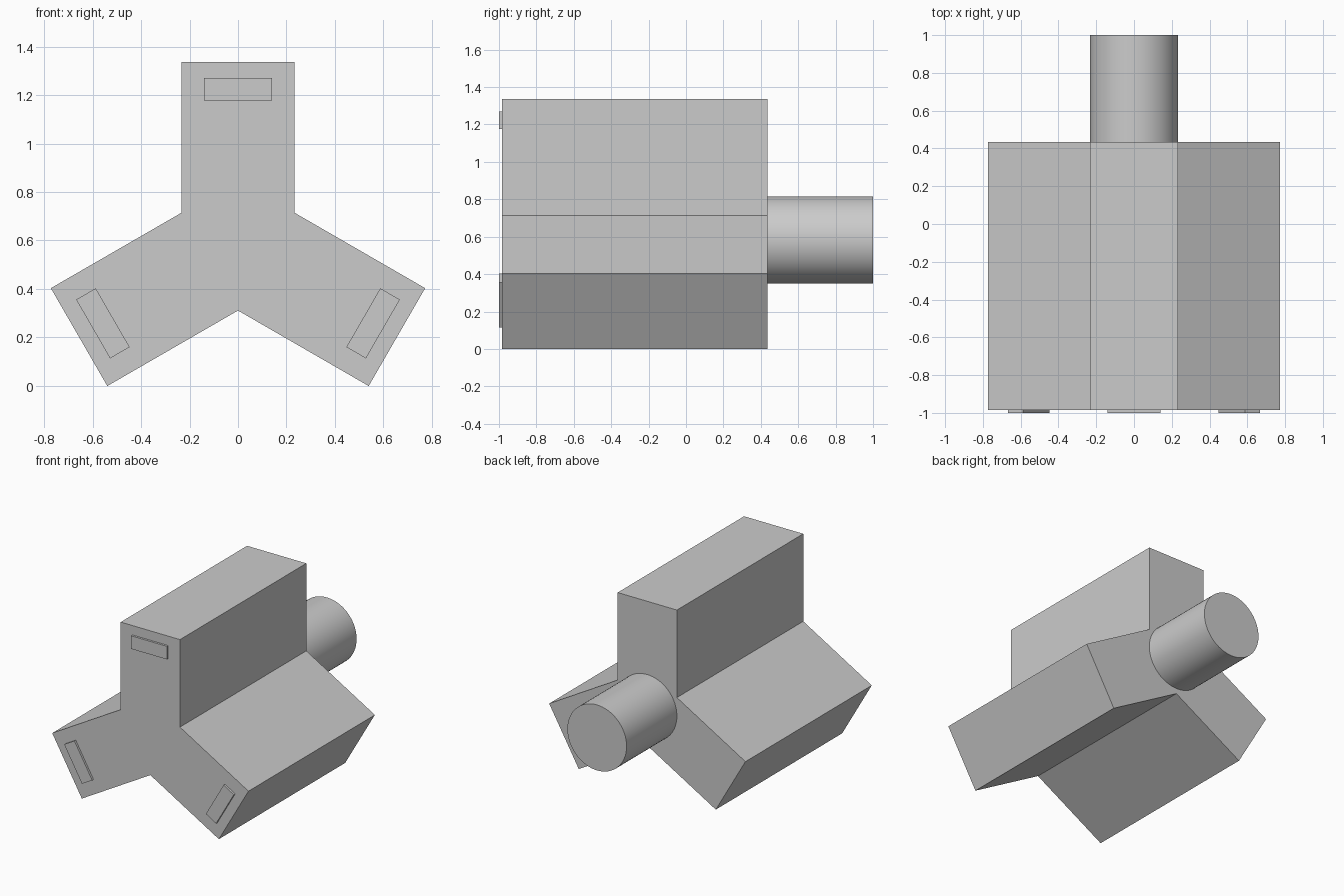
import bpy, bmesh
from math import radians, tan, sin, cos, pi
from mathutils import Vector, Matrix

if "Cube" in bpy.data.objects:
    bpy.data.objects.remove(bpy.data.objects["Cube"])

HALF_W = 0.233       # half width of each arm
ARM = 0.757          # hub centre to arm end
HUB_Z = 0.58
FRONT, BACK = -0.985, 0.435


def turn(x, z, k):
    """Rotate a profile point by k thirds of a turn about the hub axis."""
    a = radians(-120 * k)
    return (x * cos(a) - z * sin(a), HUB_Z + x * sin(a) + z * cos(a))


def extrude_profile(name, points, y0, y1):
    """Closed prism from x/z points, running along y."""
    bm = bmesh.new()
    face = bm.faces.new([bm.verts.new((x, y0, z)) for x, z in points])
    out = bmesh.ops.extrude_face_region(bm, geom=[face])
    verts = [v for v in out["geom"] if isinstance(v, bmesh.types.BMVert)]
    bmesh.ops.translate(bm, verts=verts, vec=(0, y1 - y0, 0))
    bmesh.ops.recalc_face_normals(bm, faces=bm.faces[:])
    mesh = bpy.data.meshes.new(name)
    bm.to_mesh(mesh)
    bm.free()
    obj = bpy.data.objects.new(name, mesh)
    bpy.context.collection.objects.link(obj)
    return obj


# Three-armed body: each arm adds its two end corners and one inner corner
arm = [(-HALF_W, ARM), (HALF_W, ARM), (HALF_W, HALF_W * tan(pi / 6))]
extrude_profile("body", [turn(x, z, k) for k in range(3) for x, z in arm], FRONT, BACK)

# Raised contact pad near the end of each arm
pad = [(-0.14, 0.597), (0.14, 0.597), (0.14, 0.69), (-0.14, 0.69)]
for k in range(3):
    extrude_profile(f"contact_pad_{k + 1}", [turn(x, z, k) for x, z in pad], -1.0, FRONT)

# Round stem at the back
bpy.ops.mesh.primitive_cylinder_add(vertices=64, radius=HALF_W, depth=1.0 - BACK,
                                    location=(0, (1.0 + BACK) / 2, HUB_Z + 0.003),
                                    rotation=(pi / 2, 0, 0))
bpy.context.object.name = "rear_stem"
bpy.ops.object.shade_smooth_by_angle(angle=radians(30))
